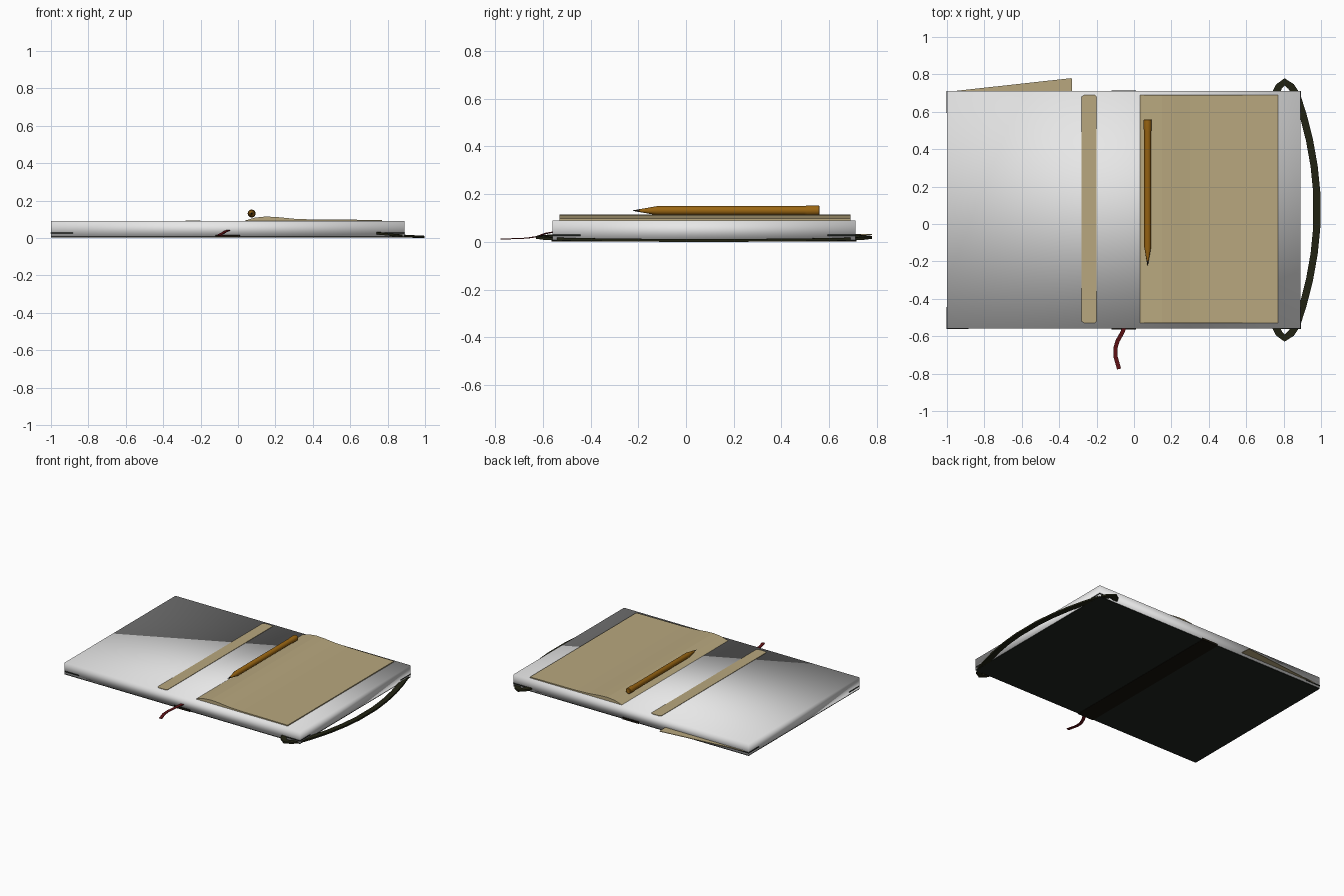
import bpy, bmesh
from math import cos, sin, pi
from mathutils import Vector

if "Cube" in bpy.data.objects:
    bpy.data.objects.remove(bpy.data.objects["Cube"])

def material(name, rgb):
    m = bpy.data.materials.new(name)
    m.use_nodes = True
    m.diffuse_color = (*rgb, 1)
    m.node_tree.nodes["Principled BSDF"].inputs["Base Color"].default_value = (*rgb, 1)
    return m

WHITE = material("paper white", (0.8, 0.8, 0.8))
TAN = material("page tan", (0.48, 0.39, 0.21))
COVER = material("cover dark green", (0.014, 0.018, 0.014))
SPINE = material("spine black brown", (0.008, 0.006, 0.003))
BAND = material("band dark olive", (0.015, 0.016, 0.006))
RED = material("ribbon dark red", (0.12, 0.006, 0.008))
WOOD = material("pencil brown", (0.32, 0.13, 0.006))
LEAD = material("pencil lead", (0.02, 0.015, 0.01))

BACK, FRONT, LEFT, RIGHT = 0.71, -0.56, 0.89, -1.0
MID = (BACK + FRONT) / 2

def make(name, bm, *mats, smooth=False):
    bmesh.ops.recalc_face_normals(bm, faces=bm.faces)
    for f in bm.faces:
        f.smooth = smooth
    mesh = bpy.data.meshes.new(name)
    bm.to_mesh(mesh)
    bm.free()
    ob = bpy.data.objects.new(name, mesh)
    for m in mats:
        mesh.materials.append(m)
    bpy.context.collection.objects.link(ob)
    return ob

def prism(name, points, offset, mat, smooth=False):
    """Extrude a closed 3D outline along an offset."""
    bm = bmesh.new()
    face = bm.faces.new([bm.verts.new(p) for p in points])
    ext = bmesh.ops.extrude_face_region(bm, geom=[face], use_keep_orig=True)
    verts = [v for v in ext["geom"] if isinstance(v, bmesh.types.BMVert)]
    bmesh.ops.translate(bm, verts=verts, vec=offset)
    return make(name, bm, mat, smooth=smooth)

def box(name, x, y, z, mat, smooth=False):
    outline = [(x[0], y[0], z[0]), (x[1], y[0], z[0]), (x[1], y[1], z[0]), (x[0], y[1], z[0])]
    return prism(name, outline, (0, 0, z[1] - z[0]), mat, smooth)

def strap(name, path, width, thick, mat):
    """Flat strap following a path."""
    bm = bmesh.new()
    path = [Vector(p) for p in path]
    rings = []
    for i, p in enumerate(path):
        d = path[min(i + 1, len(path) - 1)] - path[max(i - 1, 0)]
        side = Vector((-d.y, d.x, 0)).normalized() * width / 2
        up = Vector((0, 0, thick / 2))
        rings.append([bm.verts.new(q) for q in (p + side + up, p - side + up, p - side - up, p + side - up)])
    for a, b in zip(rings, rings[1:]):
        for k in range(4):
            n = (k + 1) % 4
            bm.faces.new((a[k], a[n], b[n], b[k]))
    bm.faces.new(rings[0])
    bm.faces.new(rings[-1])
    return make(name, bm, mat)

# Page block, softly shaded, with the cover and spine beneath
box("page_block", (RIGHT, LEFT), (FRONT, BACK), (0.008, 0.09), WHITE, smooth=True)
box("cover", (RIGHT, LEFT), (FRONT, BACK), (0.004, 0.0079), COVER)
box("spine", (-0.12, 0.01), (FRONT - 0.004, BACK + 0.004), (0.002, 0.017), SPINE)

# Cover corners peeping out of the block
for sx, x in (("left", LEFT), ("right", RIGHT)):
    for sy, y in (("front", FRONT), ("back", BACK)):
        dx, dy = (1 if x > 0 else -1), (1 if y > 0 else -1)
        ox, oy = x + dx * 0.002, y + dy * 0.002
        prism(f"cover_corner_{sy}_{sx}",
              [(ox, oy, 0.024), (ox - dx * 0.12, oy, 0.024), (ox, oy - dy * 0.12, 0.024)],
              (0, 0, 0.006), COVER)

# Raised curling page
curl = [(0.03, 0.088), (0.04, 0.094), (0.09, 0.109), (0.15, 0.115), (0.21, 0.112),
        (0.3, 0.103), (0.4, 0.099), (0.77, 0.097), (0.77, 0.088)]
prism("curled_page", [(x, -0.53, z) for x, z in curl], (0, 1.22, 0), TAN)

# Strip of the opposite page showing through, with narrowed ends
strip = [(-0.28, -0.52), (-0.265, -0.53), (-0.21, -0.53), (-0.2, -0.52),
         (-0.2, 0.68), (-0.21, 0.69), (-0.265, 0.69), (-0.28, 0.68)]
prism("page_strip", [(x, y, 0.088) for x, y in strip], (0, 0, 0.005), TAN)

# Loose sheet sticking out at the back
prism("loose_sheet", [(-0.96, 0.70, 0.029), (-0.33, 0.70, 0.029), (-0.333, 0.78, 0.029), (-0.96, 0.711, 0.029)],
      (0, 0, 0.004), TAN)

# Elastic band, mirrored front to back
half = [(0.755, 0.695, 0.026), (0.775, 0.735, 0.023), (0.805, 0.76, 0.019), (0.84, 0.735, 0.015),
        (0.87, 0.69, 0.012), (0.905, 0.58, 0.01), (0.938, 0.45, 0.008), (0.963, 0.31, 0.007),
        (0.977, 0.17, 0.006)]
strap("elastic_band", half + [(x, 2 * MID - y, z) for x, y, z in reversed(half)], 0.038, 0.012, BAND)

# Bookmark ribbon
strap("bookmark_ribbon", [(-0.05, -0.55, 0.042), (-0.065, -0.585, 0.036), (-0.088, -0.625, 0.022),
                          (-0.1, -0.665, 0.016), (-0.1, -0.705, 0.014), (-0.09, -0.74, 0.013),
                          (-0.08, -0.775, 0.012)], 0.022, 0.004, RED)

# Pencil turned about its length
profile = [(0.56, 0.017), (0.557, 0.021), (0.51, 0.0215), (0.495, 0.019), (-0.12, 0.019),
           (-0.195, 0.006), (-0.223, 0.001)]
bm = bmesh.new()
SIDES = 12
rings = [[bm.verts.new((0.073 + r * cos(2 * pi * k / SIDES), y, 0.131 + r * sin(2 * pi * k / SIDES)))
          for k in range(SIDES)] for y, r in profile]
for a, b in zip(rings, rings[1:]):
    for k in range(SIDES):
        n = (k + 1) % SIDES
        bm.faces.new((a[k], a[n], b[n], b[k]))
bm.faces.new(rings[0])
bm.faces.new(rings[-1])
for f in bm.faces:
    f.material_index = int(f.calc_center_median().y < -0.19)
pencil = make("pencil", bm, WOOD, LEAD)
bpy.ops.object.select_all(action="DESELECT")
pencil.select_set(True)
bpy.context.view_layer.objects.active = pencil
bpy.ops.object.shade_smooth_by_angle()
